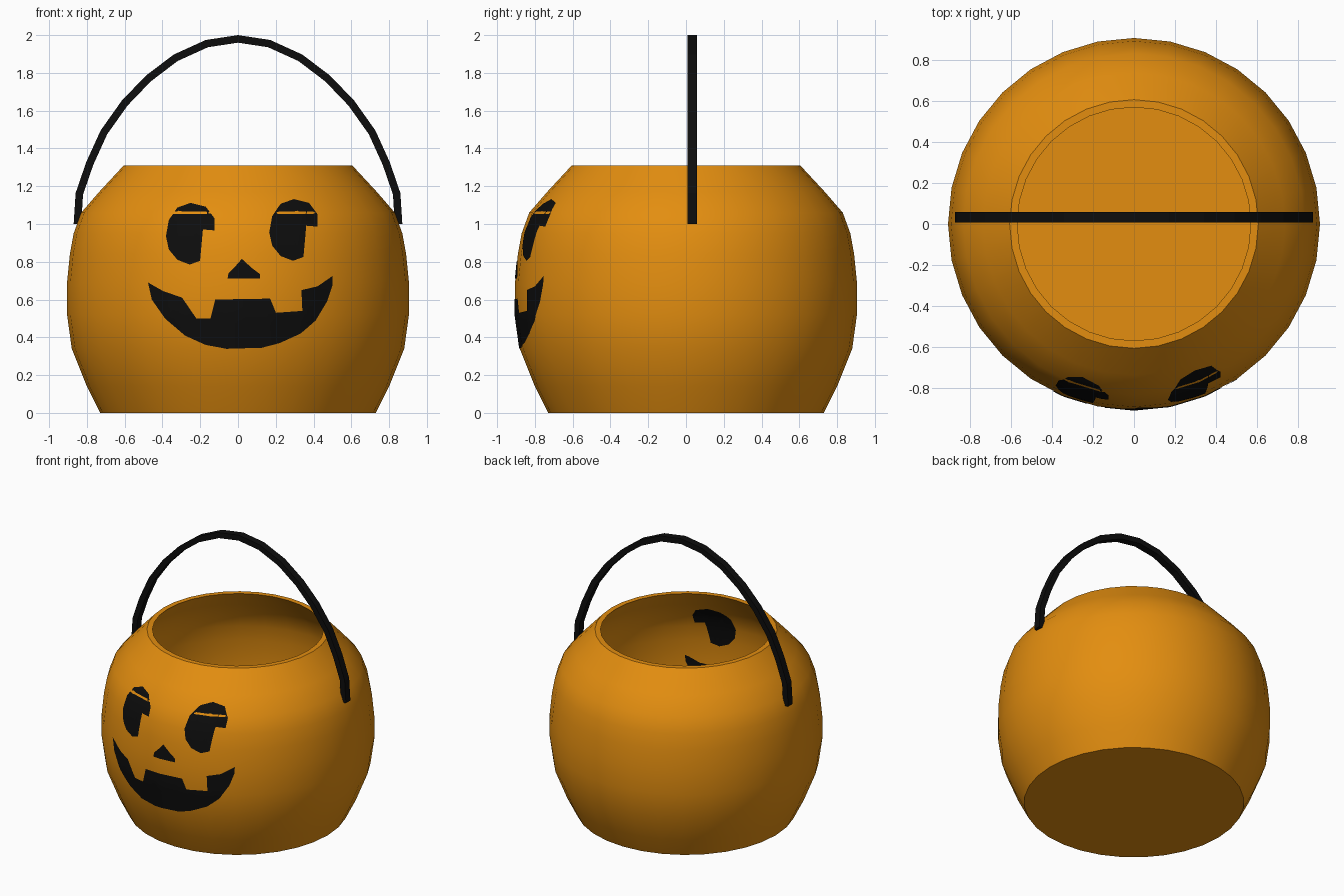
import bpy, bmesh
from math import sin, cos, pi, radians
from mathutils import Vector
from mathutils.bvhtree import BVHTree

default = bpy.data.objects.get("Cube")
if default:
    bpy.data.objects.remove(default, do_unlink=True)

SIDES = 32
WALL = 0.037
LIFT = 0.003
STEP = 0.04


def material(name, colour, roughness):
    mat = bpy.data.materials.new(name)
    mat.use_nodes = True
    mat.diffuse_color = colour
    shader = mat.node_tree.nodes["Principled BSDF"]
    shader.inputs["Base Color"].default_value = colour
    shader.inputs["Roughness"].default_value = roughness
    return mat


orange = material("pumpkin orange", (0.77, 0.27, 0.005, 1), 0.6)
black = material("black", (0.004, 0.004, 0.004, 1), 0.6)


def make_object(name, bm, mat, smooth=False):
    mesh = bpy.data.meshes.new(name)
    bm.to_mesh(mesh)
    mesh.materials.append(mat)
    ob = bpy.data.objects.new(name, mesh)
    bpy.context.collection.objects.link(ob)
    if smooth:
        bpy.ops.object.select_all(action="DESELECT")
        ob.select_set(True)
        bpy.context.view_layer.objects.active = ob
        bpy.ops.object.shade_smooth_by_angle(angle=radians(35))
    return ob


def skin(bm, rings):
    """Join rings of points into a closed, capped tube."""
    loops = [[bm.verts.new(p) for p in ring] for ring in rings]
    for a, b in zip(loops, loops[1:]):
        n = len(a)
        for i in range(n):
            j = (i + 1) % n
            bm.faces.new((a[i], a[j], b[j], b[i]))
    bm.faces.new(loops[0])
    bm.faces.new(loops[-1])
    bmesh.ops.recalc_face_normals(bm, faces=bm.faces)


# Bucket: outer wall, flat rim, inner wall and floor as one lathed shell
outer = [(0.73, 0), (0.80, 0.14), (0.88, 0.34), (0.905, 0.52), (0.905, 0.69),
         (0.89, 0.84), (0.87, 0.95), (0.83, 1.06), (0.735, 1.17), (0.605, 1.31)]
inner = [(r - WALL, max(z, WALL)) for r, z in reversed(outer)]
bucket = bmesh.new()
skin(bucket, [[(r * sin(2 * pi * i / SIDES), r * cos(2 * pi * i / SIDES), z)
               for i in range(SIDES)] for r, z in outer + inner])
make_object("bucket", bucket, orange, smooth=True)
surface = BVHTree.FromBMesh(bucket)


# Face features: outlines cut into a grid and laid on the wall
def face_plate(name, outline, inside):
    bm = bmesh.new()
    bm.faces.new([bm.verts.new((x, 0, z)) for x, z in outline])
    bmesh.ops.triangulate(bm, faces=bm.faces[:])
    for axis in (Vector((1, 0, 0)), Vector((0, 0, 1))):
        for k in range(-14, 30):
            bmesh.ops.bisect_plane(bm, geom=bm.verts[:] + bm.edges[:] + bm.faces[:],
                                   plane_co=axis * (k * STEP), plane_no=axis)
    start = 0 if inside else -2
    direction = Vector((0, -1 if inside else 1, 0))
    for v in bm.verts:
        hit, normal, _, _ = surface.ray_cast(Vector((v.co.x, start, v.co.z)), direction)
        v.co = hit + normal * LIFT
    bm.normal_update()
    for f in bm.faces:
        if f.normal.dot(direction) > 0:
            f.normal_flip()
    make_object(name, bm, black, smooth=True)


eye = [(-.25, 1.11), (-.17, 1.09), (-.125, 1.03), (-.125, .965), (-.185, .97),
       (-.23, .945), (-.25, .895), (-.235, .835), (-.2, .805), (-.255, .785),
       (-.32, .81), (-.365, .865), (-.38, .935), (-.365, 1.02), (-.32, 1.085)]
nose = [(.02, .815), (.075, .765), (.115, .735), (.115, .71), (-.055, .71),
        (-.05, .74), (-.01, .78)]
mouth = [(-.475, .69), (-.395, .645), (-.295, .61), (-.31, .53), (-.22, .5),
         (-.145, .5), (-.12, .6), (.17, .605), (.2, .53), (.34, .54),
         (.335, .65), (.42, .67), (.5, .725), (.5, .68), (.47, .59),
         (.41, .49), (.33, .42), (.22, .37), (.125, .345), (.115, .44),
         (-.045, .435), (-.06, .34), (-.17, .36), (-.28, .41), (-.385, .5),
         (-.455, .6)]
features = {
    "right_eye": eye,
    "left_eye": [(x + 0.545, z + 0.02) for x, z in eye],
    "nose": nose,
    "mouth": mouth,
}
for part, outline in features.items():
    face_plate(part, outline, False)
    face_plate(part + "_inside", outline, True)

# Handle: square strip swept along a mirrored arch
half = [(0.85, 1.0), (0.84, 1.16), (0.785, 1.32), (0.71, 1.485), (0.6, 1.64),
        (0.475, 1.77), (0.33, 1.88), (0.165, 1.955), (0, 1.98)]
arch = [Vector((x, 0.033, z)) for x, z in half]
arch += [Vector((-p.x, p.y, p.z)) for p in reversed(arch[:-1])]
depth = Vector((0, 0.026, 0))
rings = []
for i, p in enumerate(arch):
    along = (arch[min(i + 1, len(arch) - 1)] - arch[max(i - 1, 0)]).normalized()
    out = Vector((along.z, 0, -along.x)) * 0.02
    rings.append([p + out + depth, p + out - depth, p - out - depth, p - out + depth])
handle = bmesh.new()
skin(handle, rings)
make_object("handle", handle, black)
